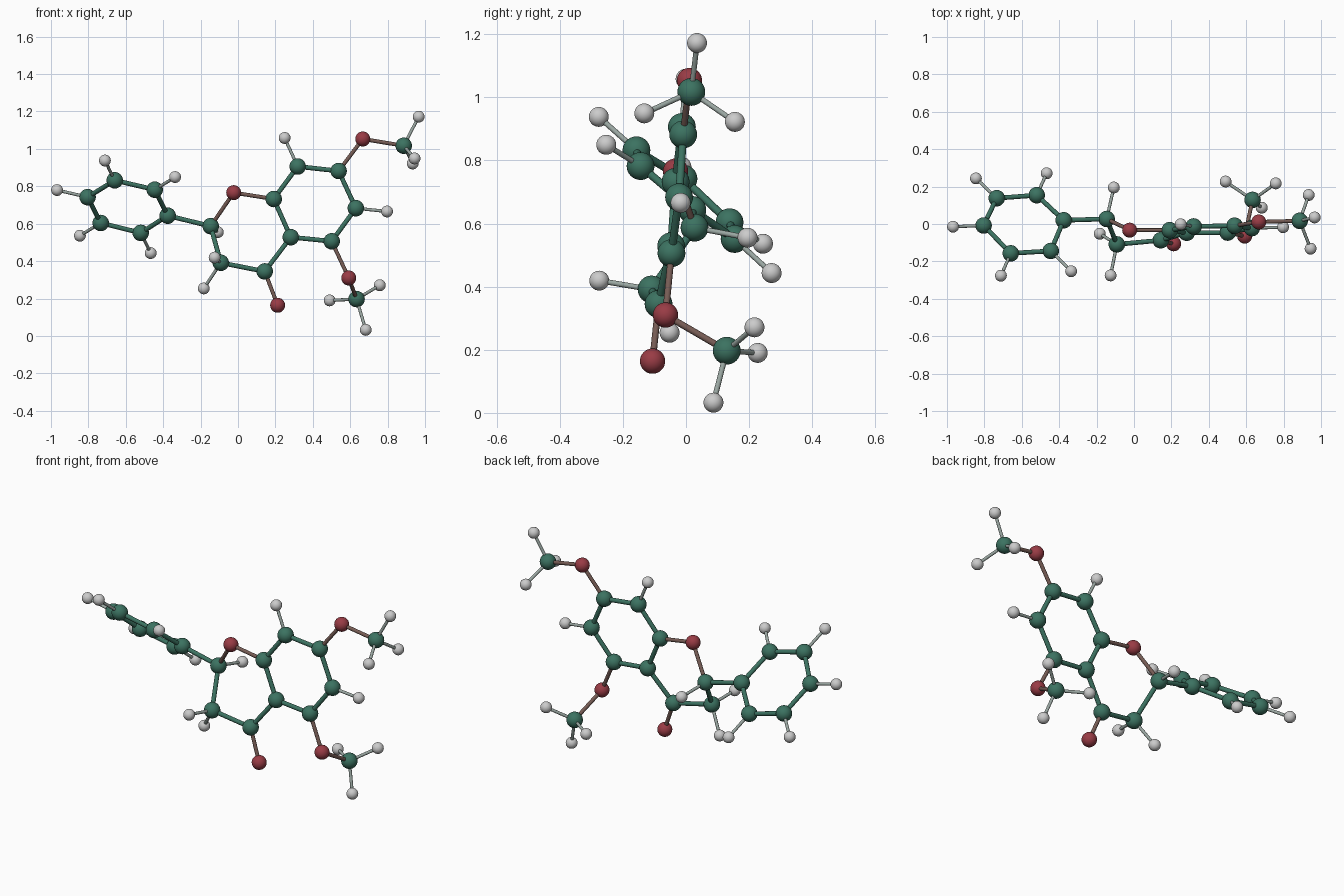
import bpy
from mathutils import Vector

if "Cube" in bpy.data.objects:
    bpy.data.objects.remove(bpy.data.objects["Cube"])

# Materials
def material(name, rgb):
    m = bpy.data.materials.new(name)
    m.diffuse_color = (*rgb, 1)
    m.use_nodes = True
    m.node_tree.nodes["Principled BSDF"].inputs["Base Color"].default_value = m.diffuse_color
    return m

GREEN, RED, GREY = (0.045, 0.17, 0.12), (0.32, 0.045, 0.06), (0.6, 0.6, 0.6)
COLOR = {"C": GREEN, "O": RED, "H": GREY}
NAME = {"C": "carbon", "O": "oxygen", "H": "hydrogen"}
RADIUS = {"C": 0.044, "O": 0.040, "H": 0.0315}
MATS = {k: material(NAME[k], COLOR[k]) for k in "COH"}
for k in "OH":
    MATS["C" + k] = material("bond_carbon_" + NAME[k],
                             [(a + b) / 2 for a, b in zip(COLOR["C"], COLOR[k])])
MATS["CC"] = MATS["C"]

# Skeleton positions, grouped by part
phenyl = [(-.376, .020, .643), (-.445, -.144, .782), (-.659, -.157, .832),
          (-.804, -.008, .742), (-.734, .138, .604), (-.520, .154, .551)]
fused = [(.191, -.033, .732), (.319, -.013, .906), (.538, -.009, .882),
         (.630, -.022, .683), (.501, -.046, .506), (.282, -.047, .528)]
bridge = [(-.146, .027, .587), (-.092, -.109, .391), (.143, -.087, .345)]
methyl = [(.886, .017, 1.017), (.634, .129, .197)]
oxygens = [(-.023, -.033, .766), (.212, -.106, .164), (.667, .011, 1.053), (.592, -.065, .310)]
hydrogens = [(-.108, .195, .555), (-.125, -.275, .419), (-.183, -.052, .254),
             (.966, .035, 1.172), (.934, .155, .922), (.944, -.132, .949),
             (.758, .217, .271), (.490, .227, .190), (.683, .087, .0325)]

atoms = [("C", Vector(p)) for p in phenyl + fused + bridge + methyl]
atoms += [("O", Vector(p)) for p in oxygens]
atoms += [("H", Vector(p)) for p in hydrogens]

# Ring hydrogens point straight out from the ring centre
for ring, members in ((phenyl, (1, 2, 3, 4, 5)), (fused, (1, 3))):
    centre = sum((Vector(p) for p in ring), Vector()) / 6
    for i in members:
        p = Vector(ring[i])
        atoms.append(("H", p + (p - centre).normalized() * 0.168))

def finish(name, mat):
    ob = bpy.context.object
    ob.name = name
    ob.data.materials.append(mat)
    bpy.ops.object.shade_smooth_by_angle()

# Atoms
for i, (kind, p) in enumerate(atoms):
    bpy.ops.mesh.primitive_uv_sphere_add(segments=32, ring_count=16,
                                         radius=RADIUS[kind], location=p)
    finish(f"{NAME[kind]}_atom_{i}", MATS[kind])

# Bonds join every neighbouring pair; those between carbons are thicker
for i, (ka, a) in enumerate(atoms):
    for kb, b in atoms[i + 1:]:
        d = b - a
        if ka != "C" or d.length > (0.2 if kb == "H" else 0.257):
            continue
        radius = {"C": 0.0125, "O": 0.0105, "H": 0.0085}[kb]
        bpy.ops.mesh.primitive_cylinder_add(vertices=16, radius=radius, depth=d.length,
                                            location=(a + b) / 2,
                                            rotation=d.to_track_quat("Z", "Y").to_euler())
        finish(f"bond_{NAME[ka]}_{NAME[kb]}", MATS[ka + kb])
